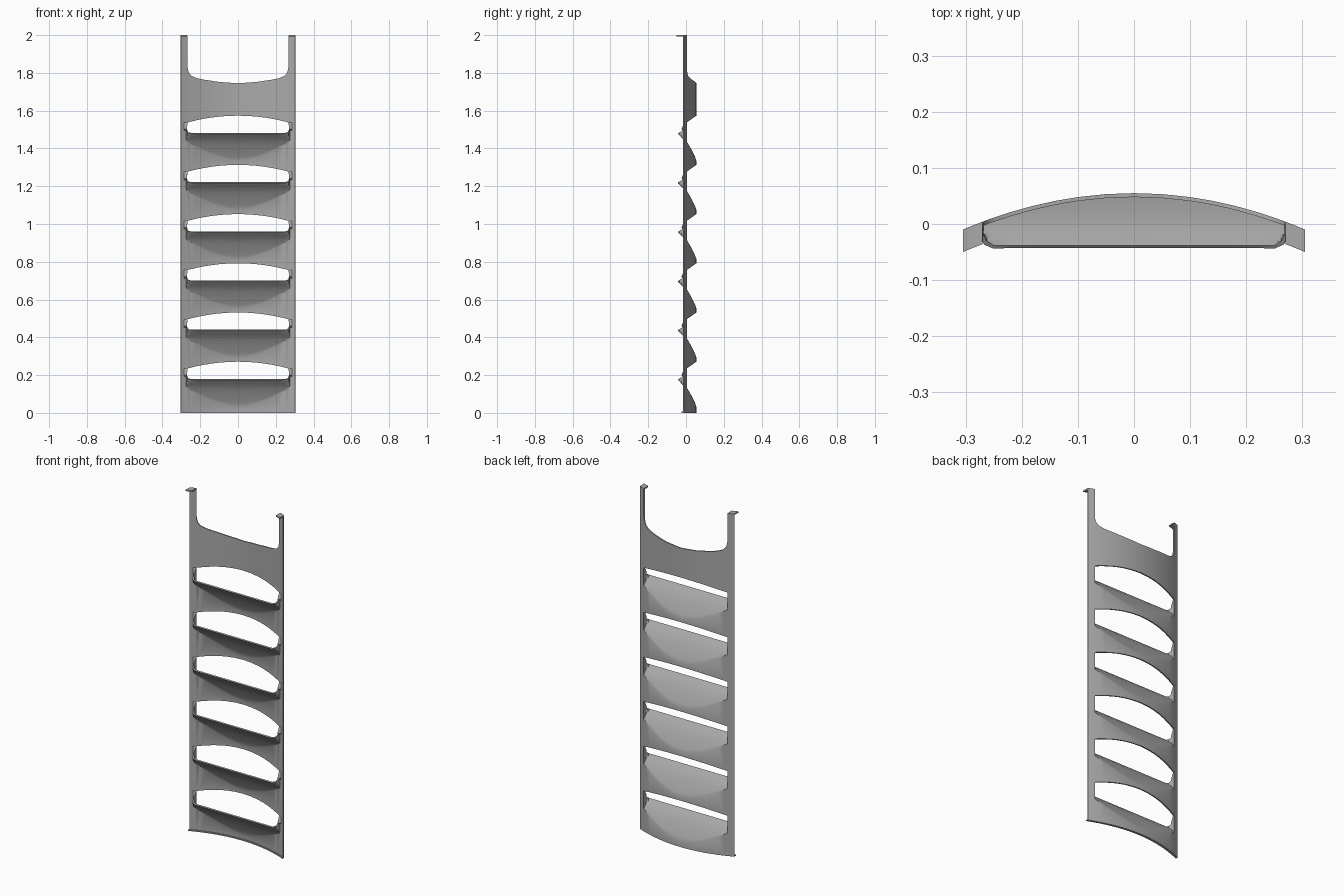
import bpy, bmesh, math

cube = bpy.data.objects.get("Cube")
if cube:
    bpy.data.objects.remove(cube, do_unlink=True)

SLOT = 0.27            # half width of the openings
STEPS, PITCH, FIRST = 6, 0.2605, 0.18
THICK = 0.007
SCOOP_ROWS = 9

# Scoop section: (depth y, height relative to the lip), from lip down to panel
SCOOP = [(-0.038, 0), (-0.005, -0.033), (0.01, -0.055),
         (0.027, -0.085), (0.047, -0.125), (0.056, -0.15)]
# Rounded ends of the scoop: half width -> lip depth, and lip rise
LIP_DEPTH = [(0, -0.038), (0.25, -0.038), (0.262, -0.031), (0.268, -0.018)]
LIP_RISE = [(0, 0), (0.25, 0), (0.262, 0.003), (0.268, 0.012), (0.27, 0.02)]
# Top edge of the panel between the posts
TOP_EDGE = [(0, 1.745), (0.1, 1.752), (0.18, 1.764), (0.22, 1.772),
            (0.25, 1.785), (0.262, 1.8), (0.268, 1.82), (0.27, 1.84)]


def interp(table, v):
    """Piecewise linear lookup in a table sorted by its first value."""
    if v <= table[0][0]:
        return table[0][1]
    for (a, fa), (b, fb) in zip(table, table[1:]):
        if v <= b:
            return fa + (fb - fa) * (v - a) / (b - a)
    return table[-1][1]


SCOOP_BY_HEIGHT = sorted((z, y) for y, z in SCOOP)


def panel_y(x):
    return 0.055 - 0.065 * (x / 0.305) ** 2


def slot_top(x):
    return 0.055 + 0.036 * (1 - (x / SLOT) ** 2)


def column(x):
    """Points up one column of the sheet; every column has equal rows."""
    edge = panel_y(x)
    u = min(abs(x), SLOT)          # posts follow the rows of the slot edge
    pts = [(x, edge - 0.014, 0), (x, edge, 0)]
    for k in range(STEPS):
        lip = FIRST + k * PITCH
        start = interp(SCOOP, panel_y(u))
        end = interp(LIP_RISE, u)
        for i in range(SCOOP_ROWS):
            h = start + (end - start) * i / (SCOOP_ROWS - 1)
            y = edge
            if abs(x) < SLOT:
                y = max(interp(SCOOP_BY_HEIGHT, h), interp(LIP_DEPTH, u))
                y = min(y, edge)
            pts.append((x, y, lip + h))
        pts.append((x, edge, lip + slot_top(u)))
    pts.append((x, edge, interp(TOP_EDGE, u)))
    pts += [(x, edge, 2.0), (x, edge - 0.04, 2.0)]
    return pts


# Curved panel with slots, scoops, bottom flange and hooked posts in one sheet
half = [0.305, 0.288, 0.27, 0.268, 0.262, 0.25, 0.22, 0.18, 0.14, 0.1, 0.05]
xs = [-x for x in half] + [0] + half[::-1]
bm = bmesh.new()
grid = [[bm.verts.new(p) for p in column(x)] for x in xs]
rows = len(grid[0])
open_rows = {2 + k * (SCOOP_ROWS + 1) + SCOOP_ROWS - 1 for k in range(STEPS)}
open_rows |= {rows - 3, rows - 2}
for i in range(len(xs) - 1):
    inner = abs(xs[i] + xs[i + 1]) / 2 < SLOT
    for j in range(rows - 1):
        if inner and j in open_rows:
            continue
        a, b = grid[i], grid[i + 1]
        bm.faces.new((a[j], a[j + 1], b[j + 1], b[j]))
bmesh.ops.delete(bm, geom=[v for v in bm.verts if not v.link_faces], context='VERTS')
mesh = bpy.data.meshes.new("slotted_panel")
bm.to_mesh(mesh)
bm.free()
panel = bpy.data.objects.new("slotted_panel", mesh)
bpy.context.collection.objects.link(panel)

# Sheet thickness
solid = panel.modifiers.new("thickness", 'SOLIDIFY')
solid.thickness = THICK
solid.offset = -1
solid.use_even_offset = True
solid.thickness_clamp = 0

# Material
grey = bpy.data.materials.new("plain_grey")
grey.use_nodes = True
colour = (0.4, 0.4, 0.4, 1)
grey.diffuse_color = colour
grey.node_tree.nodes["Principled BSDF"].inputs["Base Color"].default_value = colour
mesh.materials.append(grey)

# Smooth shading with sharp edges
bpy.context.view_layer.objects.active = panel
panel.select_set(True)
bpy.ops.object.modifier_apply(modifier=solid.name)
bpy.ops.object.shade_smooth_by_angle(angle=math.radians(35))
